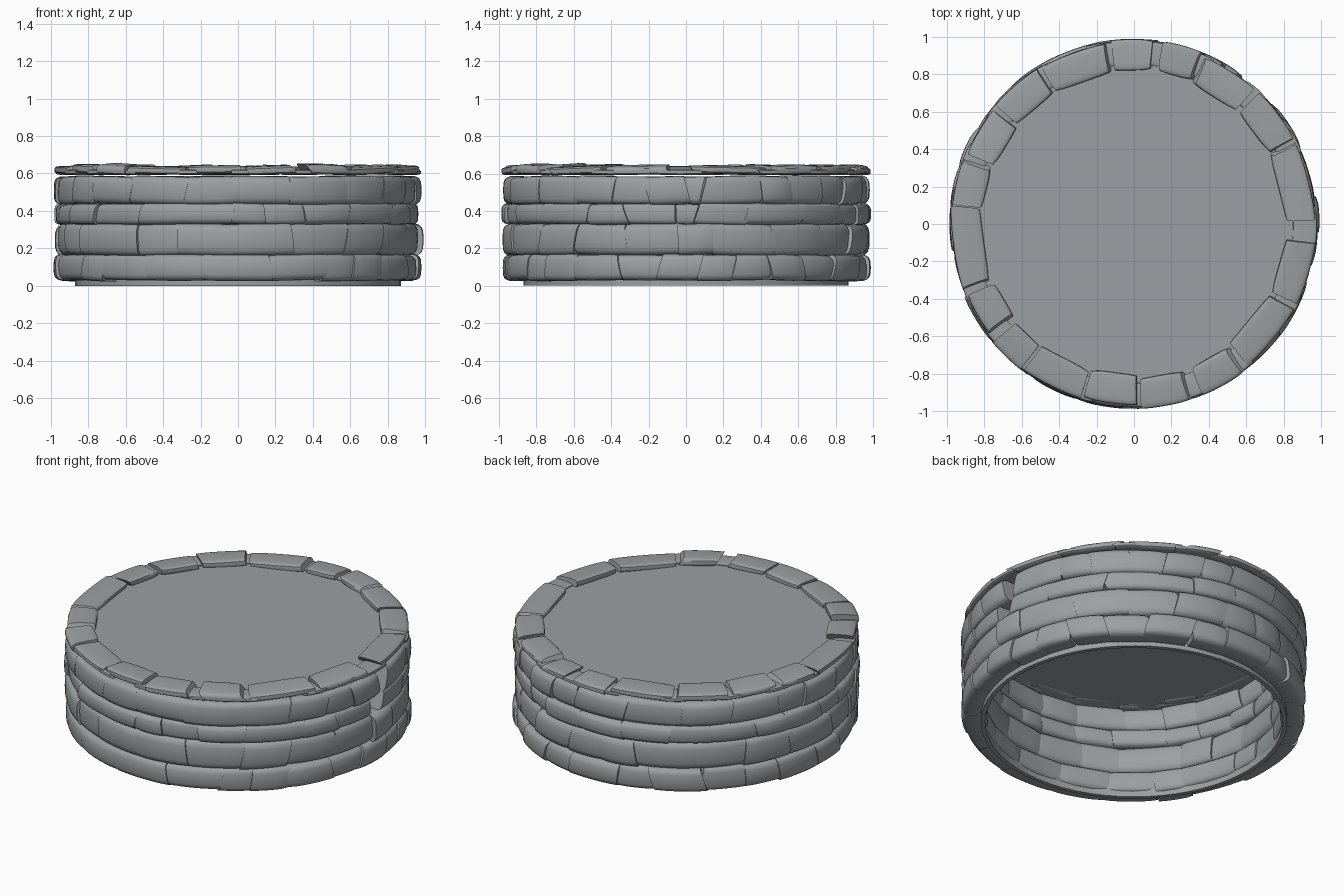
import bpy, bmesh, math, random
from mathutils import Vector

if "Cube" in bpy.data.objects:
    bpy.data.objects.remove(bpy.data.objects["Cube"])

random.seed(7)
stone = bpy.data.materials.new("stone_grey")
stone.diffuse_color = (0.33, 0.35, 0.36, 1)
stone.use_nodes = True
stone.node_tree.nodes["Principled BSDF"].inputs["Base Color"].default_value = stone.diffuse_color


def finish(name, bm, angle=40):
    bmesh.ops.recalc_face_normals(bm, faces=bm.faces[:])
    me = bpy.data.meshes.new(name)
    bm.to_mesh(me)
    bm.free()
    me.materials.append(stone)
    ob = bpy.data.objects.new(name, me)
    bpy.context.collection.objects.link(ob)
    bpy.context.view_layer.objects.active = ob
    ob.select_set(True)
    bpy.ops.object.shade_smooth_by_angle(angle=math.radians(angle))
    ob.select_set(False)


def add_stone(bm, a0, a1, r0, r1, z0, z1, power, tilt=0.0, slope=0.0, straight=0.0):
    """Pillow-shaped block: rounded r/z section swept from angle a0 to a1 (degrees)."""
    steps, n = 6, 20
    rc, zc, hr, hz = (r0 + r1) / 2, (z0 + z1) / 2, (r1 - r0) / 2, (z1 - z0) / 2
    end_scale = [random.uniform(0.86, 0.97), random.uniform(0.86, 0.97)]
    skew = random.uniform(-1.3, 1.3)
    half = math.radians(a1 - a0) / 2
    rings = []
    for i in range(steps + 1):
        t = 2 * i / steps - 1
        s = 1 - (1 - end_scale[t > 0]) * abs(t) ** 3
        # blend the arc with its chord so long blocks look hewn
        flat = 1 + straight * (math.cos(half) / math.cos(half * t) - 1)
        ring = []
        for k in range(n):
            p = 2 * math.pi * k / n
            c, q = math.cos(p), math.sin(p)
            e = 2 / power
            u = math.copysign(abs(c) ** e, c)
            v = math.copysign(abs(q) ** e, q)
            r = (rc + hr * u * s) * flat
            z = zc + hz * v * (s * 0.3 + 0.7) + tilt * t + slope * u
            a = math.radians((a0 + a1) / 2 + (a1 - a0) / 2 * t + skew * v * abs(t))
            ring.append(bm.verts.new((r * math.cos(a), r * math.sin(a), z)))
        rings.append(ring)
    for lo, hi in zip(rings, rings[1:]):
        for k in range(n):
            m = (k + 1) % n
            bm.faces.new((lo[k], lo[m], hi[m], hi[k]))
    bm.faces.new(rings[0])
    bm.faces.new(rings[-1])


# Wall courses: bottom, top, joint angles from the left round the front to the back right
courses = [
    (0.025, 0.170, [-149, -138, -120, -100, -80, -61, -50, -38, -22, -8, 4, 16, 28, 40, 55], None),
    (0.160, 0.335, [-149, -124, -109, -91, -73, -53, -38, -20, -2, 8, 29, 48, 65], None),
    (0.325, 0.442, [-142, -122, -107, -92, -82, -68, -52, -33, -20, -4, 4, 20, 40, 59], -4),
    (0.432, 0.588, [-142, -126, -107, -92, -73, -54, -37, -24, -12, 0, 6, 25, 35, 48, 61], 0),
]
for i, (z0, z1, joints, gap) in enumerate(courses):
    joints = list(joints)
    end = joints[0] + 360
    while end - joints[-1] > 26:
        joints.append(joints[-1] + random.uniform(12, 21))
    joints.append(end)
    bm = bmesh.new()
    for a0, a1 in zip(joints, joints[1:]):
        if a0 == gap:
            continue
        d = random.uniform(-0.014, 0.012)
        add_stone(bm, a0 - 0.5, a1 + 0.5, 0.835 + random.uniform(-0.01, 0.01), 0.982 + d,
                  z0 + random.uniform(-0.002, 0.004), z1 + random.uniform(-0.005, 0.002),
                  random.uniform(3.2, 4.5), random.uniform(-0.004, 0.004), 0, 0.35)
    finish(f"wall_course_{i + 1}", bm)

# Cap stones: start and end angle of each flat block on the rim
caps = [(84, 97), (68, 80), (49, 67), (28, 46), (2, 27), (-26, -6), (-51, -28), (-67, -53),
        (-87, -72), (-106, -89), (-127, -107), (-140, -128), (-156, -143), (175, 201),
        (159, 173), (141, 157), (122, 139), (99, 120)]
bm = bmesh.new()
for a0, a1 in caps:
    d = random.uniform(-0.01, 0.012)
    add_stone(bm, a0, a1, 0.815 + d, 0.982 + d, 0.597, random.uniform(0.636, 0.65),
              4, random.uniform(-0.007, 0.007), random.uniform(-0.008, 0.002), 0.7)
finish("cap_stones", bm)

# Low filler stones in the gaps between the caps
bm = bmesh.new()
order = sorted(((a + 360) % 360, (b + 360) % 360) for a, b in caps)
for (p0, p1), (q0, q1) in zip(order, order[1:] + order[:1]):
    add_stone(bm, p1 - 3, p1 + (q0 - p1) % 360 + 3, 0.85, 0.978, 0.592, 0.622, 4)
finish("cap_filler_stones", bm)

# Flat top inside the rim
bm = bmesh.new()
bmesh.ops.create_cone(bm, cap_ends=True, segments=64, radius1=0.875, radius2=0.875, depth=0.008)
bmesh.ops.translate(bm, verts=bm.verts[:], vec=Vector((0, 0, 0.607)))
finish("top_disc", bm)

# Thin foot ring under the wall
bm = bmesh.new()
section = [(0.845, 0.0), (0.87, 0.0), (0.87, 0.05), (0.845, 0.05)]
vs = [bm.verts.new((r, 0, z)) for r, z in section]
es = [bm.edges.new((vs[k], vs[(k + 1) % 4])) for k in range(4)]
bmesh.ops.spin(bm, geom=vs + es, cent=(0, 0, 0), axis=(0, 0, 1), angle=2 * math.pi,
               steps=64, use_merge=True)
bmesh.ops.remove_doubles(bm, verts=bm.verts[:], dist=1e-4)
finish("foot_ring", bm)
